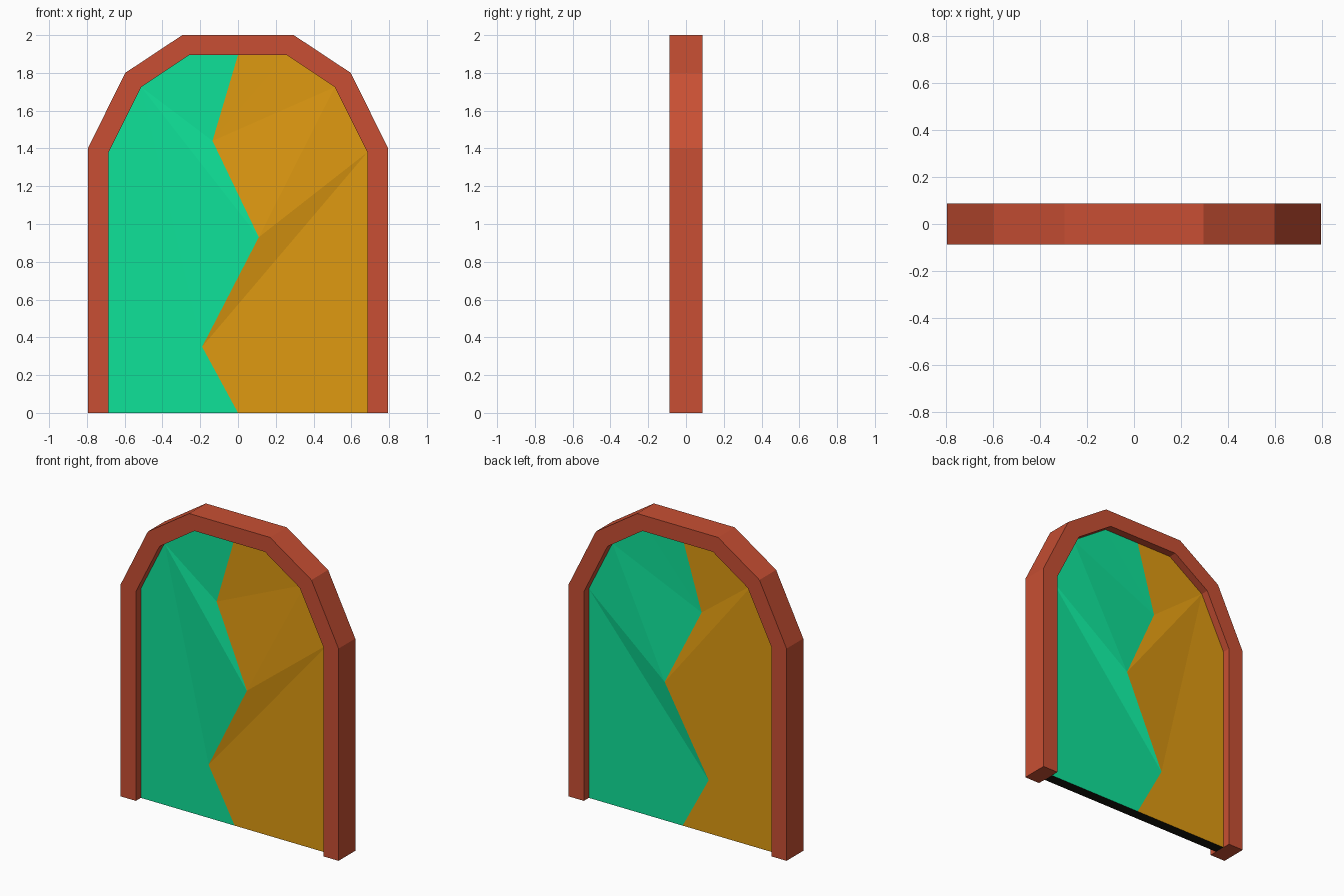
import bpy, bmesh

if "Cube" in bpy.data.objects:
    bpy.data.objects.remove(bpy.data.objects["Cube"])

def lin(c):
    c /= 255
    return c / 12.92 if c <= 0.04045 else ((c + 0.055) / 1.055) ** 2.4

def material(name, r, g, b):
    m = bpy.data.materials.new(name)
    m.diffuse_color = (lin(r), lin(g), lin(b), 1)
    m.use_nodes = True
    m.node_tree.nodes["Principled BSDF"].inputs["Base Color"].default_value = m.diffuse_color
    return m

red = material("brick red", 200, 79, 51)
green = material("emerald green", 15, 226, 153)
orange = material("amber", 223, 154, 17)
black = material("dark edge", 22, 20, 12)

def make(name, bm, mats):
    me = bpy.data.meshes.new(name)
    bm.to_mesh(me)
    bm.free()
    for m in mats:
        me.materials.append(m)
    ob = bpy.data.objects.new(name, me)
    bpy.context.collection.objects.link(ob)

def mirrored(half):
    return half + [(-x, z) for x, z in reversed(half)]

# Half outlines, from right foot up to the crown
outer = mirrored([(0.795, 0), (0.795, 1.4), (0.597, 1.8), (0.295, 2.0)])
inner = mirrored([(0.685, 0), (0.685, 1.38), (0.512, 1.725), (0.257, 1.895)])

# Arch frame: a closed U-shaped bar, open at the floor
bm = bmesh.new()
rings = []
for (ox, oz), (ix, iz) in zip(outer, inner):
    rings.append([bm.verts.new(p) for p in ((ox, -0.087, oz), (ox, 0.087, oz),
                                            (ix, 0.087, iz), (ix, -0.087, iz))])
for a, b in zip(rings, rings[1:]):
    for i in range(4):
        j = (i + 1) % 4
        bm.faces.new((a[i], a[j], b[j], b[i]))
bm.faces.new(rings[0])
bm.faces.new(rings[-1][::-1])
bmesh.ops.recalc_face_normals(bm, faces=bm.faces)
make("arch_frame", bm, [red])

# Faceted panel: zigzag seam (points 8-12), colours swapped on the back
seam = [(0, 0), (-0.19, 0.35), (0.11, 0.93), (-0.135, 1.44), (0, 1.895)]
points = inner + seam
depth = [0.035] * 10 + [0.065, 0.03, 0.035]
right = [(8, 0, 1), (8, 1, 9), (9, 1, 10), (10, 1, 2), (10, 2, 11), (11, 2, 3), (11, 3, 12)]
left = [(8, 9, 7), (7, 9, 6), (9, 5, 6), (9, 10, 5), (10, 11, 5), (11, 4, 5), (11, 12, 4)]
bm = bmesh.new()
sides = []
for s in (-1, 1):
    vs = [bm.verts.new((x, s * d, z)) for (x, z), d in zip(points, depth)]
    sides.append(vs)
    for tris, is_left in ((right, False), (left, True)):
        for t in tris:
            f = bm.faces.new([vs[i] for i in t])
            f.material_index = 0 if is_left == (s < 0) else 1
rim = [8, 0, 1, 2, 3, 12, 4, 5, 6, 7]
for i, j in zip(rim, rim[1:] + rim[:1]):
    f = bm.faces.new((sides[0][i], sides[0][j], sides[1][j], sides[1][i]))
    f.material_index = 2
bmesh.ops.recalc_face_normals(bm, faces=bm.faces)
make("faceted_panel", bm, [green, orange, black])
